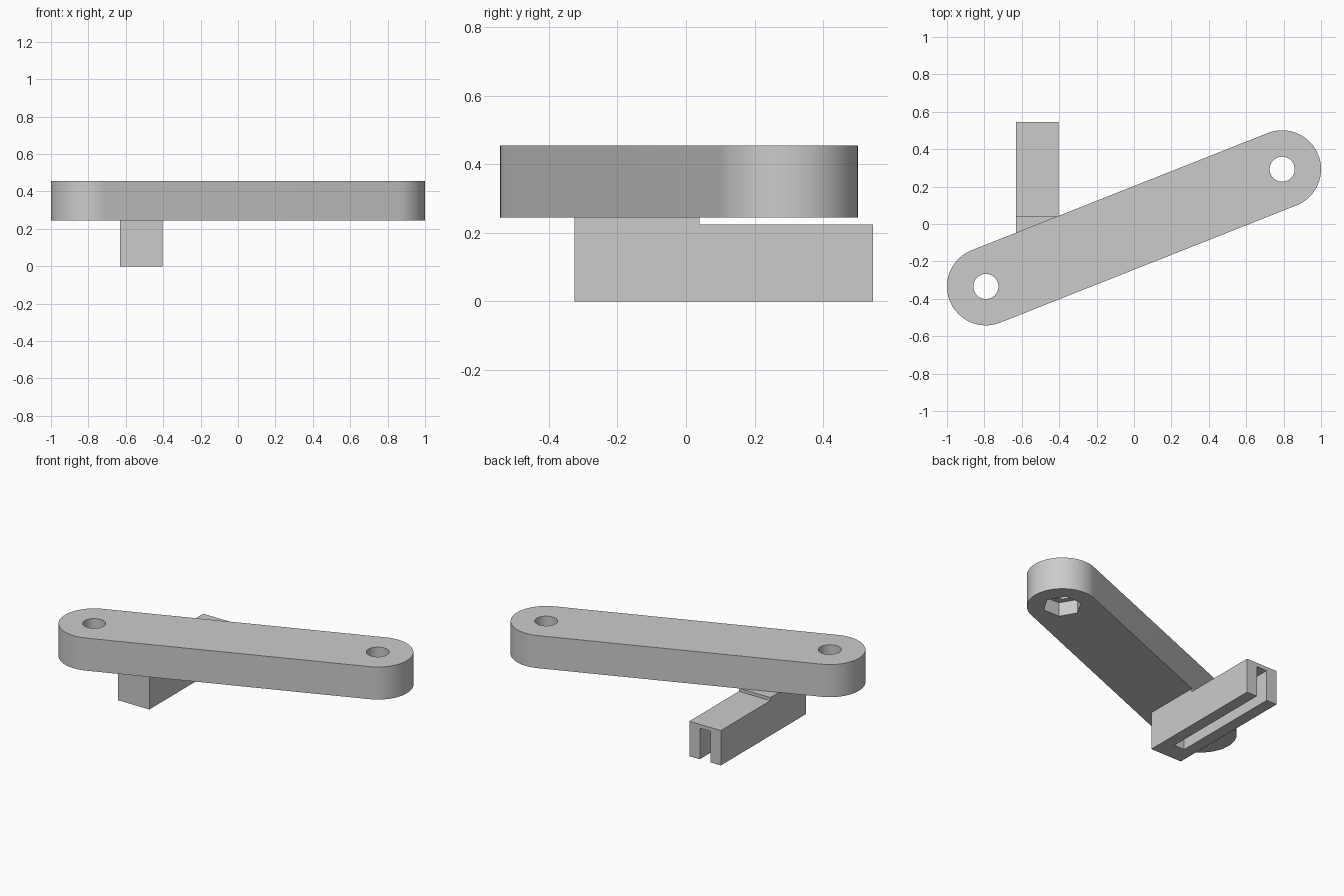
import bpy
import bmesh
from math import atan2, cos, sin, pi, radians
from mathutils import Vector

default = bpy.data.objects.get("Cube")
if default:
    bpy.data.objects.remove(default, do_unlink=True)

grey = bpy.data.materials.new("plain grey")
grey.use_nodes = True
grey.diffuse_color = (0.6, 0.6, 0.6, 1)
grey.node_tree.nodes["Principled BSDF"].inputs["Base Color"].default_value = (0.6, 0.6, 0.6, 1)


def prism(name, outline, sweep):
    """Extrude a closed outline of 3D points along a vector."""
    bm = bmesh.new()
    face = bm.faces.new([bm.verts.new(p) for p in outline])
    extruded = bmesh.ops.extrude_face_region(bm, geom=[face], use_keep_orig=True)["geom"]
    moved = [g for g in extruded if isinstance(g, bmesh.types.BMVert)]
    bmesh.ops.translate(bm, verts=moved, vec=sweep)
    bmesh.ops.recalc_face_normals(bm, faces=bm.faces)
    mesh = bpy.data.meshes.new(name)
    bm.to_mesh(mesh)
    bm.free()
    mesh.materials.append(grey)
    obj = bpy.data.objects.new(name, mesh)
    bpy.context.collection.objects.link(obj)
    return obj


def arc(centre, radius, z, start, sweep, steps, closed=False):
    count = steps if closed else steps + 1
    return [(centre.x + radius * cos(start + sweep * i / steps),
             centre.y + radius * sin(start + sweep * i / steps), z)
            for i in range(count)]


def cut(target, cutter):
    """Subtract the cutter from the target and remove it."""
    mod = target.modifiers.new("cut", "BOOLEAN")
    mod.operation = "DIFFERENCE"
    mod.solver = "EXACT"
    mod.object = cutter
    bpy.ops.object.select_all(action="DESELECT")
    bpy.context.view_layer.objects.active = target
    target.select_set(True)
    bpy.ops.object.modifier_apply(modifier=mod.name)
    bpy.data.objects.remove(cutter, do_unlink=True)


# Slanted arm with round ends
BOTTOM, TOP, RADIUS = 0.245, 0.455, 0.208
left_end, right_end = Vector((-0.792, -0.334)), Vector((0.792, 0.293))
axis = right_end - left_end
angle = atan2(axis.y, axis.x)
outline = (arc(right_end, RADIUS, BOTTOM, angle - pi / 2, pi, 40)
           + arc(left_end, RADIUS, BOTTOM, angle + pi / 2, pi, 40))
arm = prism("slanted_arm", outline, (0, 0, TOP - BOTTOM))

# Bolt hole and hexagonal nut pocket at each end
for end in (left_end, right_end):
    cut(arm, prism("hole_cutter", arc(end, 0.067, 0.1, 0, 2 * pi, 48, True), (0, 0, 0.5)))
    cut(arm, prism("nut_cutter", arc(end, 0.116, 0.1, 0, 2 * pi, 6, True),
                   (0, 0, BOTTOM + 0.09 - 0.1)))

# Stepped mounting block under the arm
X0, X1 = -0.63, -0.405
profile = [(-0.325, 0), (0.545, 0), (0.545, 0.225), (0.04, 0.225),
           (0.04, BOTTOM), (-0.325, BOTTOM)]
block = prism("mounting_block", [(X0, y, z) for y, z in profile], (X1 - X0, 0, 0))

# Slot open at the bottom and back of the block
slot = [(-0.205, -0.1), (0.7, -0.1), (0.7, 0.2), (-0.205, 0.2)]
cut(block, prism("slot_cutter", [(-0.555, y, z) for y, z in slot], (0.075, 0, 0)))

# Smooth the round walls and keep the edges sharp
bpy.ops.object.select_all(action="DESELECT")
for obj in (arm, block):
    obj.select_set(True)
    bpy.context.view_layer.objects.active = obj
bpy.ops.object.shade_smooth_by_angle(angle=radians(30))
